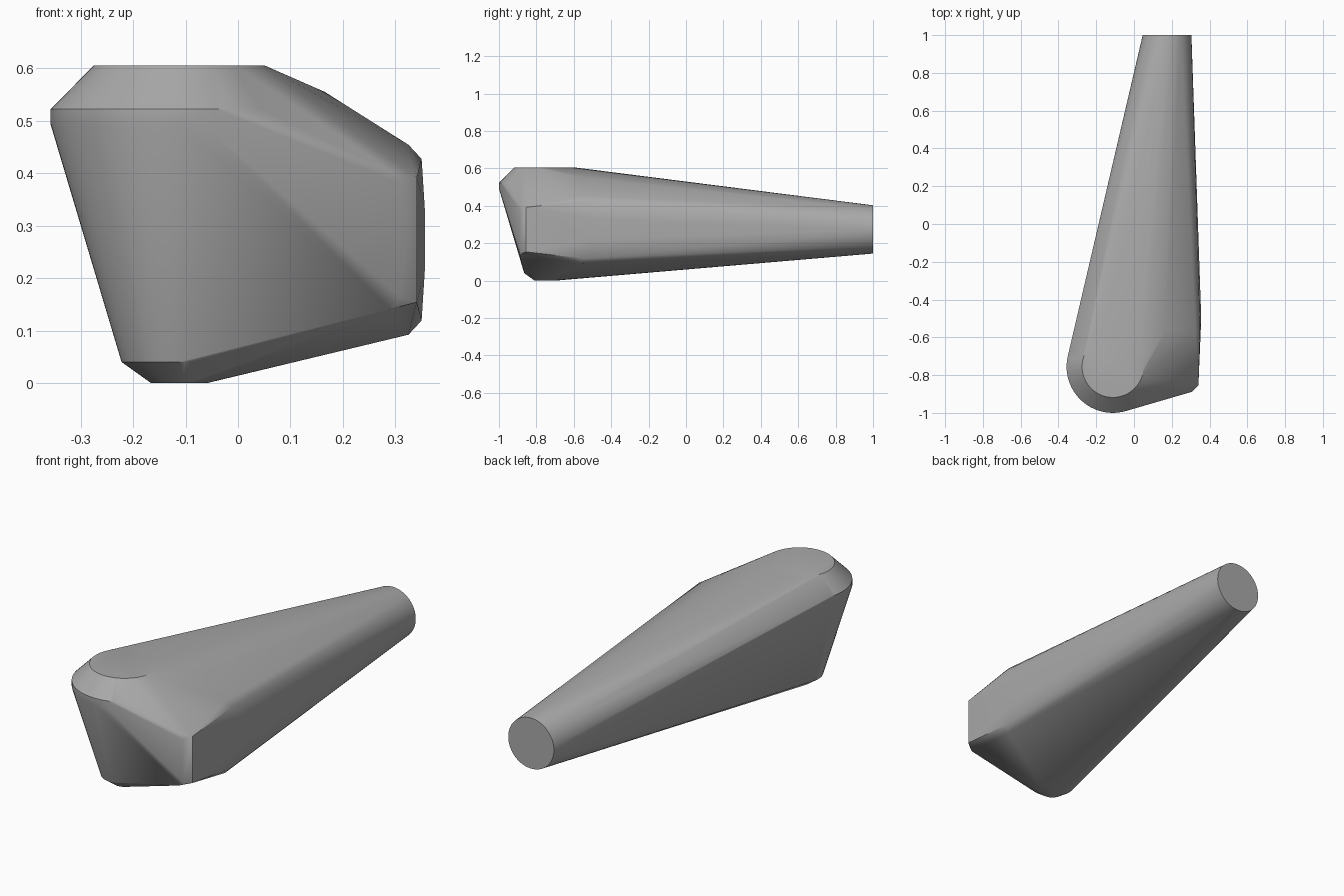
import bpy, bmesh, math
from mathutils import Vector

cube = bpy.data.objects.get("Cube")
if cube:
    bpy.data.objects.remove(cube, do_unlink=True)

grey = bpy.data.materials.new("plain grey")
grey.use_nodes = True
colour = (0.4, 0.4, 0.4, 1)
grey.diffuse_color = colour
grey.node_tree.nodes["Principled BSDF"].inputs["Base Color"].default_value = colour

SIDES = 64


def ring(bm, centre, radius, axis="z"):
    """Add a circle of loose vertices lying across the given axis."""
    for i in range(SIDES):
        a = 2 * math.pi * i / SIDES
        u, v = radius * math.cos(a), radius * math.sin(a)
        offset = Vector((u, v, 0)) if axis == "z" else Vector((u, 0, v))
        bm.verts.new(Vector(centre) + offset)


bm = bmesh.new()

# Rounded front boss: bevelled top, tapering to a small bevelled foot
for z, radius in ((0.605, 0.163), (0.522, 0.245), (0.492, 0.245), (0.04, 0.11), (0, 0.054)):
    ring(bm, (-0.112, -0.755, z), radius)

# Round tail end
ring(bm, (0.175, 1, 0.274), 0.129, "y")

# Side block: mirrored corners above and below its middle height
MID = 0.273
for x, y, half in ((0.308, -0.888, 0.108), (0.29, -0.89, 0.132), (0.341, -0.855, 0.119),
                   (0.325, -0.57, 0.181), (0.35, -0.55, 0.154), (0.356, -0.5, 0.06)):
    for side in (-1, 1):
        bm.verts.new((x, y, MID + side * half))

# Shoulder corner on top of the block
bm.verts.new((0.165, -0.565, 0.555))

# Wrap everything in one convex skin
hull = bmesh.ops.convex_hull(bm, input=bm.verts[:])
inside = {g for g in hull["geom_interior"] + hull["geom_unused"]
          if isinstance(g, bmesh.types.BMVert)}
bmesh.ops.delete(bm, geom=list(inside), context="VERTS")
bmesh.ops.dissolve_limit(bm, angle_limit=math.radians(0.2), verts=bm.verts[:], edges=bm.edges[:])
bmesh.ops.recalc_face_normals(bm, faces=bm.faces[:])

mesh = bpy.data.meshes.new("tapered_body")
bm.to_mesh(mesh)
bm.free()
mesh.materials.append(grey)
body = bpy.data.objects.new("tapered_body", mesh)
bpy.context.collection.objects.link(body)

bpy.ops.object.select_all(action="DESELECT")
body.select_set(True)
bpy.context.view_layer.objects.active = body
bpy.ops.object.shade_smooth_by_angle(angle=math.radians(30))
